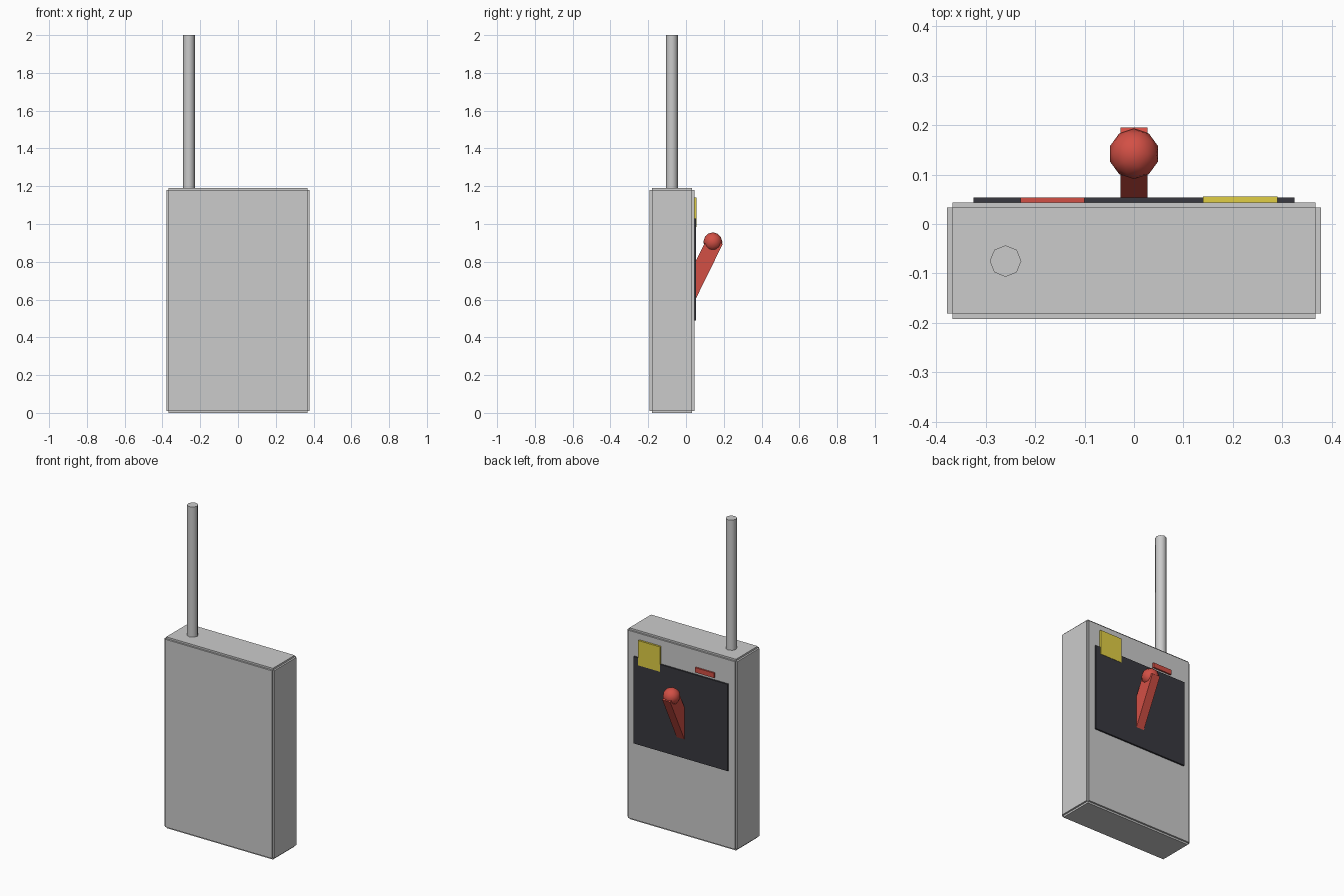
import bpy, bmesh

if "Cube" in bpy.data.objects:
    bpy.data.objects.remove(bpy.data.objects["Cube"])


def material(name, color):
    m = bpy.data.materials.new(name)
    m.diffuse_color = (*color, 1)
    m.use_nodes = True
    m.node_tree.nodes["Principled BSDF"].inputs["Base Color"].default_value = m.diffuse_color
    return m


def finish(name, bm, mat=None, smooth=None):
    bmesh.ops.recalc_face_normals(bm, faces=bm.faces)
    mesh = bpy.data.meshes.new(name)
    bm.to_mesh(mesh)
    bm.free()
    ob = bpy.data.objects.new(name, mesh)
    bpy.context.collection.objects.link(ob)
    if mat:
        mesh.materials.append(mat)
    if smooth:
        bpy.ops.object.select_all(action='DESELECT')
        ob.select_set(True)
        bpy.context.view_layer.objects.active = ob
        bpy.ops.object.shade_smooth_by_angle(angle=smooth)
    return ob


def box_bm(lo, hi):
    bm = bmesh.new()
    bmesh.ops.create_cube(bm, size=1)
    for v in bm.verts:
        v.co = [(a + b) / 2 + c * (b - a) for a, b, c in zip(lo, hi, v.co)]
    return bm


red = material("red", (0.65, 0.08, 0.06))
black = material("black", (0.04, 0.04, 0.05))
yellow = material("yellow", (0.75, 0.62, 0.06))

# Cabinet: inset core with every side raised, leaving notched edges
d = 0.011
bm = box_bm((-0.378 + d, -0.192 + d, d), (0.378 - d, 0.044 - d, 1.19 - d))
bmesh.ops.inset_individual(bm, faces=bm.faces[:], thickness=0, depth=d)
finish("cabinet", bm)

# Conduit pipe rising from the top
bm = bmesh.new()
bmesh.ops.create_cone(bm, cap_ends=True, segments=8, radius1=0.032, radius2=0.032, depth=0.82)
bmesh.ops.translate(bm, verts=bm.verts, vec=(-0.26, -0.075, 1.59))
finish("conduit_pipe", bm, smooth=0.9)

# Panel, note and plain warning strip on the back
finish("switch_panel", box_bm((-0.325, 0.04, 0.49), (0.325, 0.054, 1.03)), black)
finish("note", box_bm((0.14, 0.042, 0.985), (0.29, 0.056, 1.14)), yellow)
finish("warning_strip", box_bm((-0.23, 0.042, 1.045), (-0.10, 0.054, 1.075)), red)

# Slanted lever arm
bm = bmesh.new()
profile = [(0.04, 0.58), (0.195, 0.895), (0.116, 0.934), (0.04, 0.78)]
face = bm.faces.new([bm.verts.new((-0.027, y, z)) for y, z in profile])
ext = bmesh.ops.extrude_face_region(bm, geom=[face])["geom"]
bmesh.ops.translate(bm, verts=[g for g in ext if isinstance(g, bmesh.types.BMVert)],
                    vec=(0.054, 0, 0))
finish("lever_arm", bm, red)

# Lever knob
bm = bmesh.new()
bmesh.ops.create_icosphere(bm, subdivisions=2, radius=0.051)
bmesh.ops.translate(bm, verts=bm.verts, vec=(0, 0.142, 0.905))
finish("lever_knob", bm, red, smooth=0.9)
